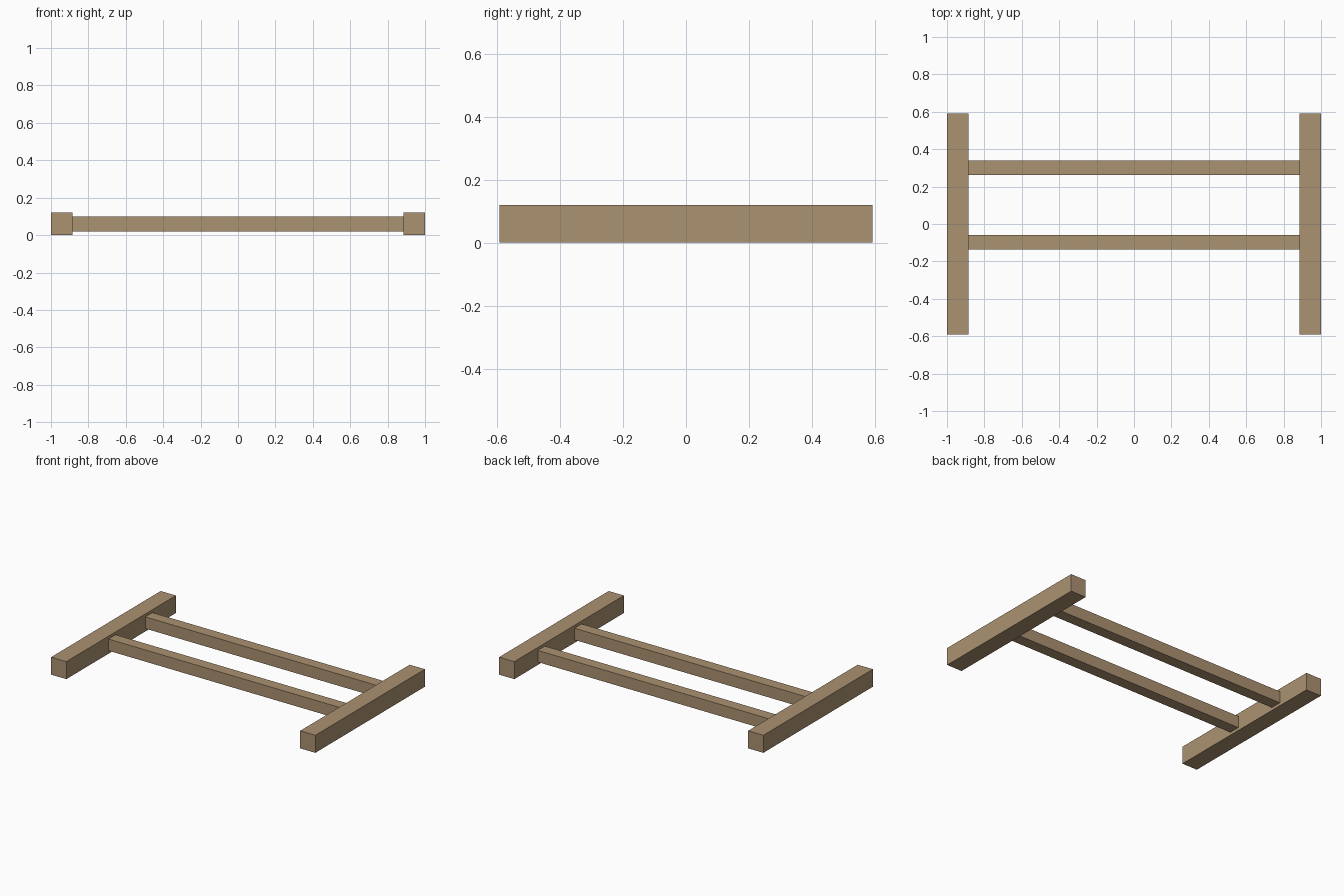
import bpy

cube = bpy.data.objects.get("Cube")
if cube:
    bpy.data.objects.remove(cube, do_unlink=True)

# Single wood colour
wood = bpy.data.materials.new("light_brown_wood")
wood.use_nodes = True
colour = (0.41, 0.287, 0.165, 1)
wood.diffuse_color = colour
wood.node_tree.nodes["Principled BSDF"].inputs["Base Color"].default_value = colour


def beam(name, centre, size):
    """Square-edged timber with its size baked into the mesh."""
    bpy.ops.mesh.primitive_cube_add(size=1, location=centre)
    obj = bpy.context.object
    obj.name = name
    obj.scale = size
    bpy.ops.object.transform_apply(location=False, rotation=False, scale=True)
    obj.data.materials.append(wood)
    return obj


LENGTH, DEPTH, HEIGHT = 2.0, 1.184, 0.12
POST_WIDTH = 0.115
RUNG_DEPTH, RUNG_HEIGHT = 0.077, 0.08

# Heavy side posts
for side, sign in (("left", 1), ("right", -1)):
    beam(side + "_post", (sign * (LENGTH - POST_WIDTH) / 2, 0, HEIGHT / 2),
         (POST_WIDTH, DEPTH, HEIGHT))

# Thin rungs between the posts, centred on their height
for name, y in (("front_rung", -0.097), ("back_rung", 0.3)):
    beam(name, (0, y, HEIGHT / 2),
         (LENGTH - 2 * POST_WIDTH, RUNG_DEPTH, RUNG_HEIGHT))
